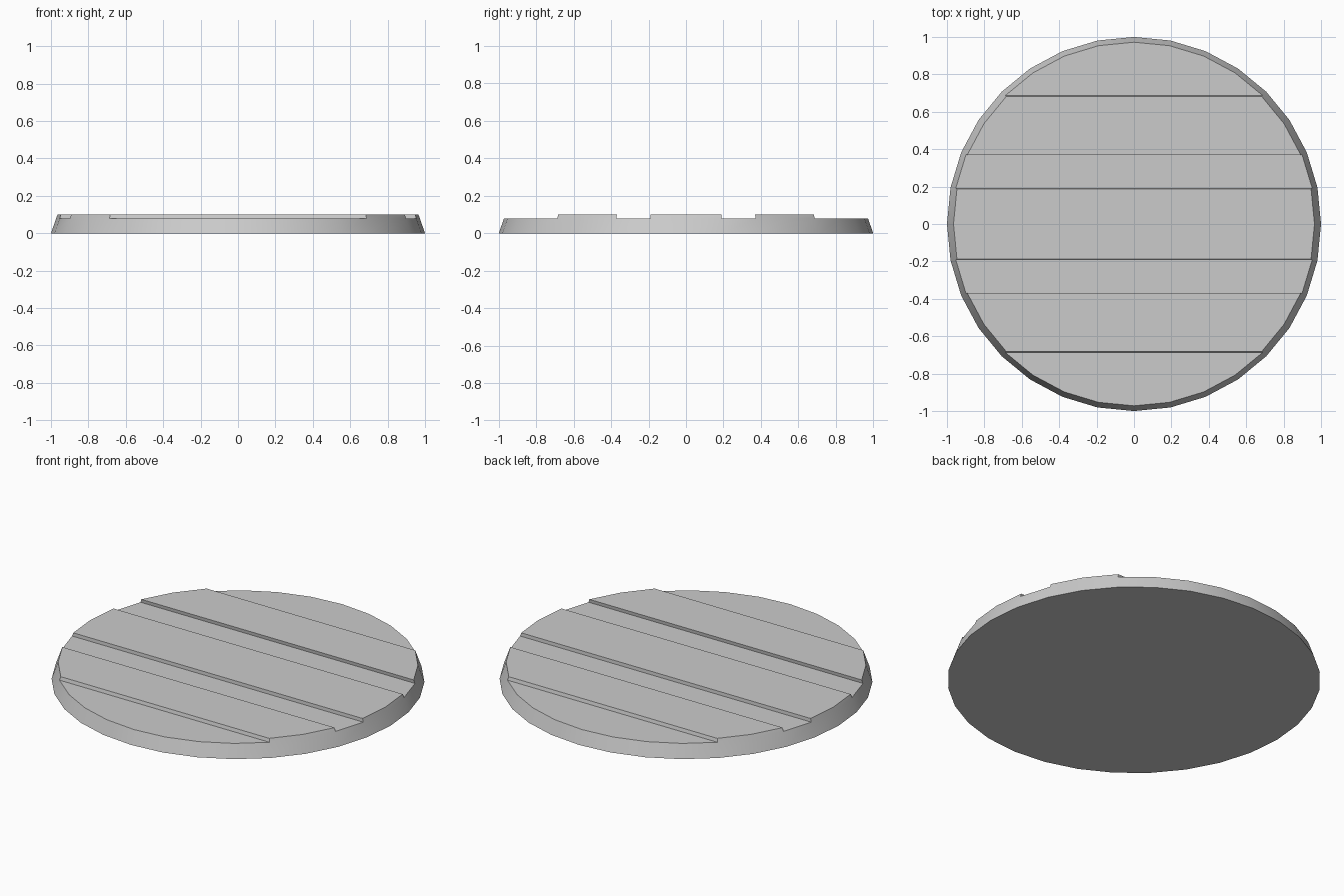
import bpy, bmesh
from math import sin, cos, pi

if "Cube" in bpy.data.objects:
    bpy.data.objects.remove(bpy.data.objects["Cube"])

SIDES = 32
R_BASE, R_LOW, R_HIGH = 1.0, 0.972, 0.965
Z_LOW, Z_HIGH = 0.08, 0.10

bm = bmesh.new()


def ring(radius, z):
    return [bm.verts.new((radius * cos(2 * pi * i / SIDES), radius * sin(2 * pi * i / SIDES), z))
            for i in range(SIDES)]


# Tapered disc body
base, top = ring(R_BASE, 0), ring(R_LOW, Z_LOW)
bm.faces.new(base[::-1])
for i in range(SIDES):
    j = (i + 1) % SIDES
    bm.faces.new((base[i], base[j], top[j], top[i]))

# Top split into parallel strips, every second strip is a raised plank
cuts = [-8, -4, -2, -1, 1, 2, 4, 8]
planks = []
for k in range(len(cuts) - 1):
    a, b = cuts[k], cuts[k + 1]
    right = list(range(a, b + 1))
    left = [SIDES // 2 - i for i in reversed(right)]
    loop = list(dict.fromkeys(i % SIDES for i in right + left))
    face = bm.faces.new([top[i] for i in loop])
    if k % 2 == 1:
        planks.append(face)

# Raise the planks, keeping the rim taper
for face in planks:
    new = bmesh.ops.extrude_face_region(bm, geom=[face])["geom"]
    for v in (g for g in new if isinstance(g, bmesh.types.BMVert)):
        v.co.x *= R_HIGH / R_LOW
        v.co.y *= R_HIGH / R_LOW
        v.co.z = Z_HIGH
    if face.is_valid:
        bm.faces.remove(face)

bmesh.ops.recalc_face_normals(bm, faces=bm.faces)
mesh = bpy.data.meshes.new("plank_disc")
bm.to_mesh(mesh)
bm.free()
disc = bpy.data.objects.new("plank_disc", mesh)
bpy.context.collection.objects.link(disc)

# Smooth rim with sharp plank edges
bpy.context.view_layer.objects.active = disc
disc.select_set(True)
bpy.ops.object.shade_smooth_by_angle(angle=pi / 6)
